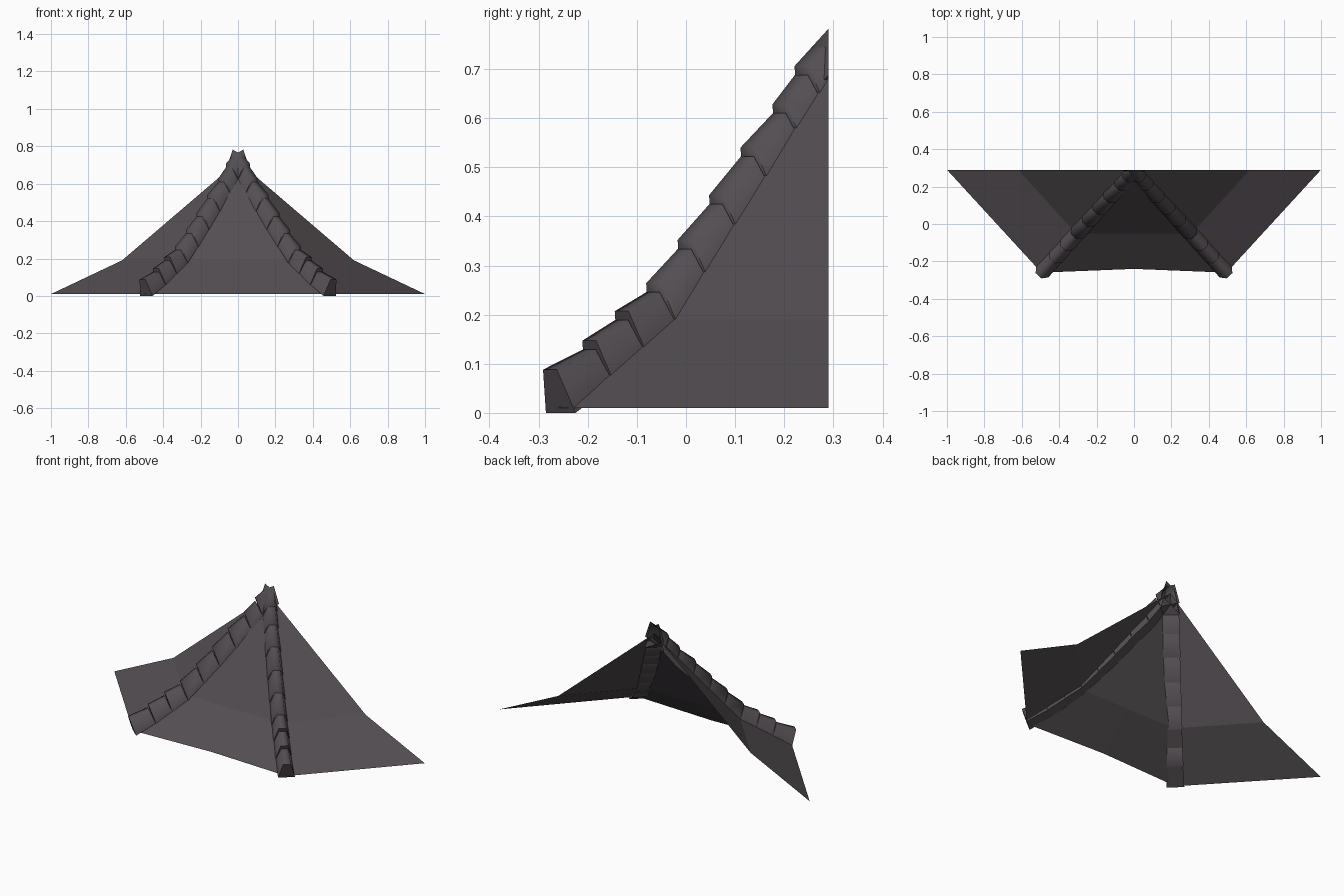
import bpy, bmesh, math
from mathutils import Vector

if "Cube" in bpy.data.objects:
    bpy.data.objects.remove(bpy.data.objects["Cube"])

slate = bpy.data.materials.new("dark slate")
slate.diffuse_color = (0.088, 0.076, 0.084, 1)
slate.use_nodes = True
slate.node_tree.nodes["Principled BSDF"].inputs["Base Color"].default_value = slate.diffuse_color
BACK = 0.29


def finish(name, bm, smooth=None):
    me = bpy.data.meshes.new(name)
    bm.to_mesh(me)
    bm.free()
    ob = bpy.data.objects.new(name, me)
    bpy.context.collection.objects.link(ob)
    me.materials.append(slate)
    if smooth:
        bpy.ops.object.select_all(action='DESELECT')
        ob.select_set(True)
        bpy.context.view_layer.objects.active = ob
        bpy.ops.object.shade_smooth_by_angle(angle=math.radians(smooth))
    return ob


def sheet(name, rows):
    # faces between successive rows of points, last row may be the apex
    bm = bmesh.new()
    vr = [[bm.verts.new(p) for p in r] for r in rows]
    for a, b in zip(vr, vr[1:]):
        for i in range(len(a) - 1):
            q = [a[i], a[i + 1]] + ([b[i + 1], b[i]] if len(b) > 1 else [b[0]])
            bm.faces.new(q)
    return finish(name, bm)


# Roof slopes: a front panel and two side panels, kinked near the eaves
apex = (0, BACK, 0.72)
sheet("front_slope", [
    [(-0.495, -0.26, 0.01), (0, -0.24, 0.01), (0.495, -0.26, 0.01)],
    [(-0.31, -0.05, 0.19), (0, -0.05, 0.19), (0.31, -0.05, 0.19)], [apex]])
for s, side in ((1, "right"), (-1, "left")):
    rows = [[(s * 0.495, -0.26, 0.01), (s * 1.0, BACK, 0.01)],
            [(s * 0.31, -0.05, 0.19), (s * 0.62, BACK, 0.19)], [apex]]
    sheet(side + "_slope", rows if s > 0 else [r[::-1] for r in rows])

# Crest points (y, z) of the lower lip of each ridge tile
crest = [(-0.277, 0.088), (-0.197, 0.147), (-0.131, 0.207), (-0.067, 0.264),
         (-0.003, 0.352), (0.061, 0.443), (0.125, 0.54), (0.190, 0.628),
         (0.235, 0.706), (0.305, 0.783)]


def section(y, z, s, drop, shrink):
    # trapezoid across the hip line: base edge, top edge
    ctr = Vector((s * (BACK - y) * 0.9, y, z - drop))
    foot = Vector((s * (BACK - y - 0.022) * 0.9, y + 0.022, z - 0.088))
    across = Vector((s * 0.74, 0.67, 0))
    return [foot - across * 0.045 * shrink, ctr - across * 0.021 * shrink,
            ctr + across * 0.021 * shrink, foot + across * 0.045 * shrink]


# Overlapping ridge tiles running down both hips
for s, side in ((1, "right"), (-1, "left")):
    bm = bmesh.new()
    for i, (lo, hi) in enumerate(zip(crest, crest[1:])):
        last = i == len(crest) - 2
        a = [bm.verts.new(p) for p in section(*lo, s, 0, 1)]
        b = [bm.verts.new(p) for p in section(*hi, s, 0 if last else 0.018, 1 if last else 0.94)]
        for j in range(4):
            k = (j + 1) % 4
            bm.faces.new((a[j], a[k], b[k], b[j]))
        bm.faces.new(a[::-1])
        bm.faces.new(b)
    # trim at the back wall and at the ground
    for co, no in (((0, BACK, 0), (0, 1, 0)), ((0, 0, 0), (0, 0, -1))):
        bmesh.ops.bisect_plane(bm, geom=bm.verts[:] + bm.edges[:] + bm.faces[:],
                               plane_co=co, plane_no=no, clear_outer=True)
    bmesh.ops.recalc_face_normals(bm, faces=bm.faces[:])
    finish(side + "_ridge_tiles", bm, 79)
